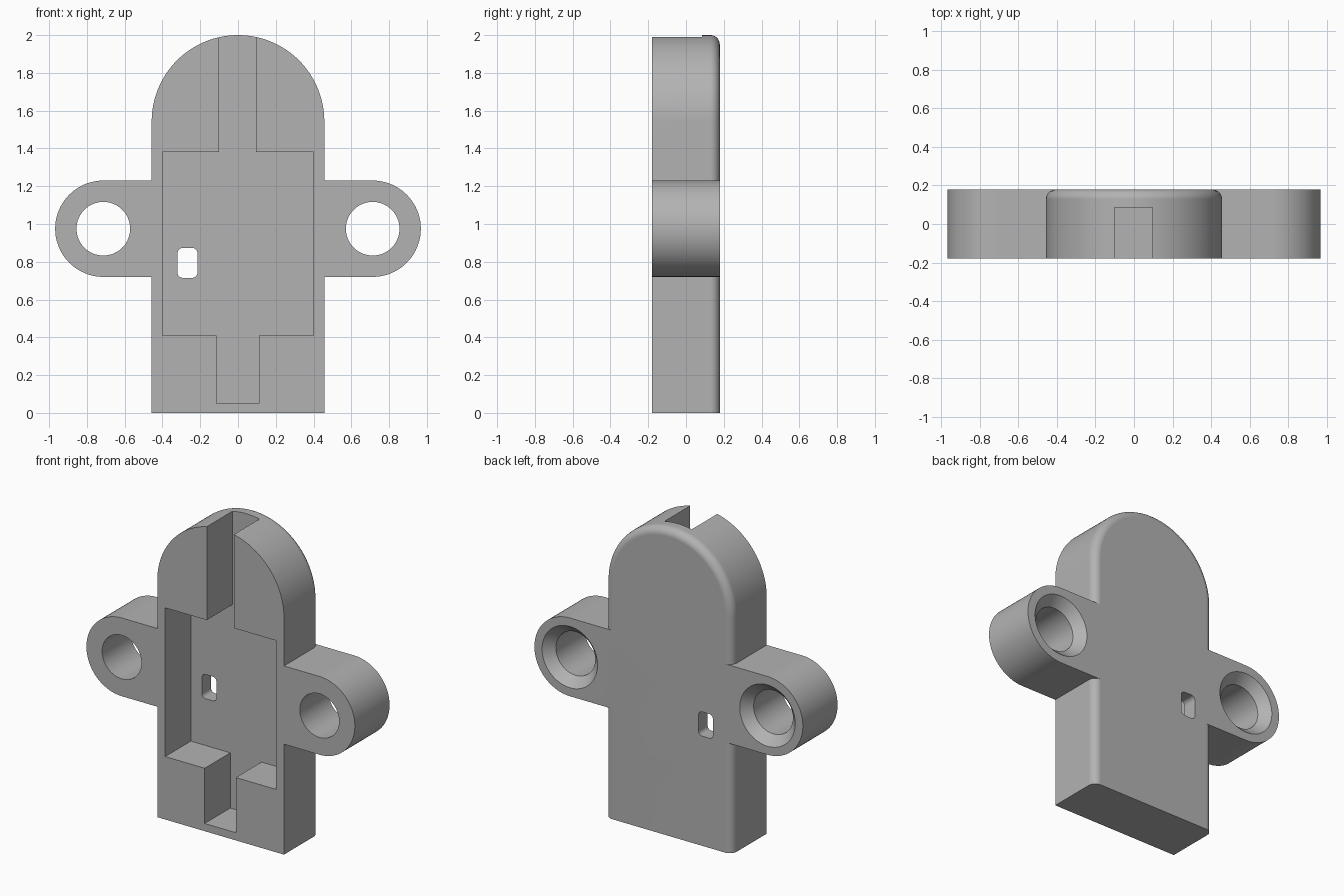
import bpy, bmesh
from math import sin, cos, pi, radians

default = bpy.data.objects.get("Cube")
if default:
    bpy.data.objects.remove(default, do_unlink=True)

HALF_DEPTH = 0.179
HALF_W = 0.457
ARCH_Z = 2 - HALF_W
FILLET = 0.05
EAR_X, EAR_Z, EAR_R = 0.713, 0.975, 0.255
HOLE_R, SINK_R, SINK_DEPTH = 0.142, 0.2, 0.06
FLOOR_Y = 0.085

grey = bpy.data.materials.new("plain grey")
grey.use_nodes = True
colour = (0.45, 0.45, 0.45, 1)
grey.diffuse_color = colour
grey.node_tree.nodes["Principled BSDF"].inputs["Base Color"].default_value = colour


def arc(cx, cz, r, start, end, n):
    """Points on an arc in the xz plane, angles in degrees."""
    steps = [radians(start + (end - start) * i / n) for i in range(n + 1)]
    return [(cx + r * cos(a), cz + r * sin(a)) for a in steps]


def loft(name, rings):
    """Closed solid through (y, outline) rings, front to back."""
    bm = bmesh.new()
    loops = [[bm.verts.new((x, y, z)) for x, z in pts] for y, pts in rings]
    for a, b in zip(loops, loops[1:]):
        for i in range(len(a)):
            j = (i + 1) % len(a)
            bm.faces.new((a[i], a[j], b[j], b[i]))
    bm.faces.new(loops[0])
    bm.faces.new(loops[-1])
    bmesh.ops.recalc_face_normals(bm, faces=bm.faces)
    mesh = bpy.data.meshes.new(name)
    bm.to_mesh(mesh)
    bm.free()
    mesh.materials.append(grey)
    obj = bpy.data.objects.new(name, mesh)
    bpy.context.collection.objects.link(obj)
    return obj


def box_outline(x0, x1, z0, z1):
    return [(x0, z0), (x1, z0), (x1, z1), (x0, z1)]


def circle(cx, cz, r):
    return arc(cx, cz, r, 0, 360, 64)[:-1]


def combine(target, tool, operation):
    """Apply a boolean, then discard the tool."""
    mod = target.modifiers.new("combine", 'BOOLEAN')
    mod.operation = operation
    mod.solver = 'EXACT'
    mod.object = tool
    bpy.context.view_layer.objects.active = target
    bpy.ops.object.modifier_apply(modifier=mod.name)
    bpy.data.objects.remove(tool, do_unlink=True)


# Arched body, with its back edge rounded along the sides and arch only
def body_outline(inset):
    w = HALF_W - inset
    return [(-w, 0), (w, 0)] + arc(0, ARCH_Z, w, 0, 180, 64)


rings = [(-HALF_DEPTH, body_outline(0))]
for i in range(9):
    a = i / 8 * pi / 2
    rings.append((HALF_DEPTH - FILLET + FILLET * sin(a),
                  body_outline(FILLET * (1 - cos(a)))))
body = loft("housing_body", rings)

# Mounting ears, one rounded bar running through the body
bar = arc(EAR_X, EAR_Z, EAR_R, -90, 90, 40) + arc(-EAR_X, EAR_Z, EAR_R, 90, 270, 40)
combine(body, loft("mounting_ears", [(-HALF_DEPTH, bar), (HALF_DEPTH, bar)]), 'UNION')

# Front recess: central pocket, lower channel and open top channel as one outline
recess = [(-0.115, 0.05), (0.11, 0.05), (0.11, 0.41), (0.4, 0.41),
          (0.4, 1.38), (0.095, 1.38), (0.095, 2.2), (-0.1, 2.2),
          (-0.1, 1.38), (-0.4, 1.38), (-0.4, 0.41), (-0.115, 0.41)]
combine(body, loft("recess_cutter", [(-0.5, recess), (FLOOR_Y, recess)]), 'DIFFERENCE')

# Screw holes, countersunk from the back
for side in (-1, 1):
    bore = circle(side * EAR_X, EAR_Z, HOLE_R)
    rim = circle(side * EAR_X, EAR_Z, SINK_R)
    wide = circle(side * EAR_X, EAR_Z, SINK_R + 0.02)
    slope = (SINK_R - HOLE_R) / SINK_DEPTH
    combine(body, loft("screw_cutter", [
        (-0.5, bore), (HALF_DEPTH - SINK_DEPTH, bore),
        (HALF_DEPTH, rim), (HALF_DEPTH + 0.02 / slope, wide)]), 'DIFFERENCE')

# Small rounded window through the recess floor
x0, x1, z0, z1, r = -0.32, -0.215, 0.715, 0.873, 0.027
window = (arc(x1 - r, z1 - r, r, 0, 90, 8) + arc(x0 + r, z1 - r, r, 90, 180, 8)
          + arc(x0 + r, z0 + r, r, 180, 270, 8) + arc(x1 - r, z0 + r, r, 270, 360, 8))
combine(body, loft("window_cutter", [(-0.5, window), (0.5, window)]), 'DIFFERENCE')

# Smooth curves, crisp edges, clean flat faces
bpy.ops.object.select_all(action='DESELECT')
body.select_set(True)
bpy.context.view_layer.objects.active = body
bpy.ops.object.shade_smooth_by_angle(angle=radians(30))
weighted = body.modifiers.new("flat_faces", 'WEIGHTED_NORMAL')
weighted.keep_sharp = True
